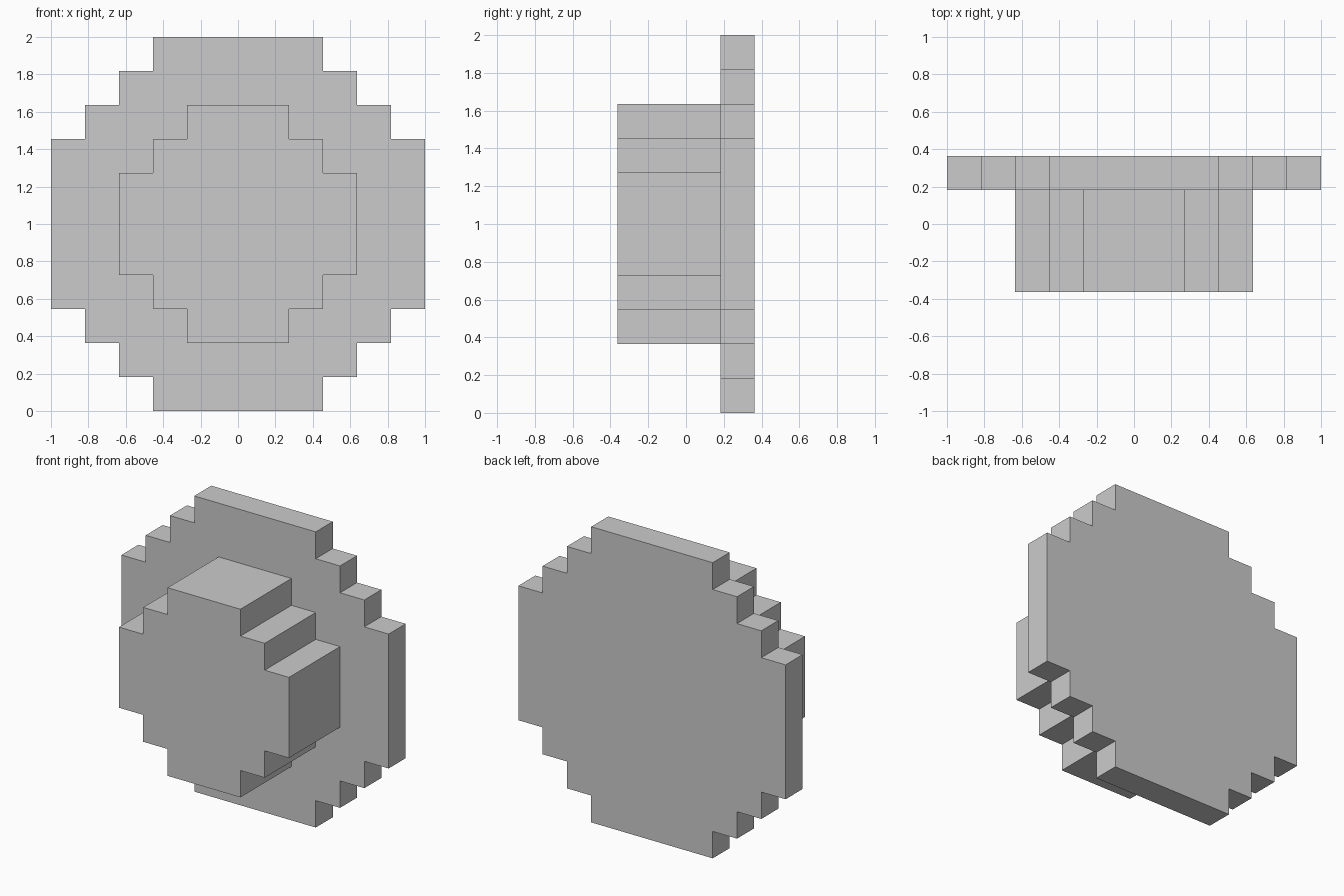
import bpy, bmesh

if "Cube" in bpy.data.objects:
    bpy.data.objects.remove(bpy.data.objects["Cube"])

U = 2 / 11  # one step of the stepped outline


def stepped_disc(name, flat, steps, y0, y1):
    """Stepped round outline in the xz plane, extruded from y0 to y1 (in steps)."""
    # upper right quarter, from the side up to the top
    quarter = []
    for i in range(steps + 1):
        x, z = flat + steps - i, flat + i
        quarter.append((x, z))
        if i < steps:
            quarter.append((x - 1, z))
    # mirror to the left, then downwards
    half = quarter + [(-x, z) for x, z in reversed(quarter)]
    outline = half + [(x, -z) for x, z in reversed(half)]

    bm = bmesh.new()
    face = bm.faces.new([bm.verts.new((x * U, y0 * U, 1 + z * U)) for x, z in outline])
    ext = bmesh.ops.extrude_face_region(bm, geom=[face], use_keep_orig=True)
    moved = [g for g in ext["geom"] if isinstance(g, bmesh.types.BMVert)]
    bmesh.ops.translate(bm, verts=moved, vec=(0, (y1 - y0) * U, 0))
    bmesh.ops.recalc_face_normals(bm, faces=bm.faces)
    mesh = bpy.data.meshes.new(name)
    bm.to_mesh(mesh)
    bm.free()
    obj = bpy.data.objects.new(name, mesh)
    bpy.context.collection.objects.link(obj)
    return obj


# wide thin plate at the back
stepped_disc("back_plate", 2.5, 3, 1, 2)
# smaller thick block in front
stepped_disc("front_hub", 1.5, 2, -2, 1)
